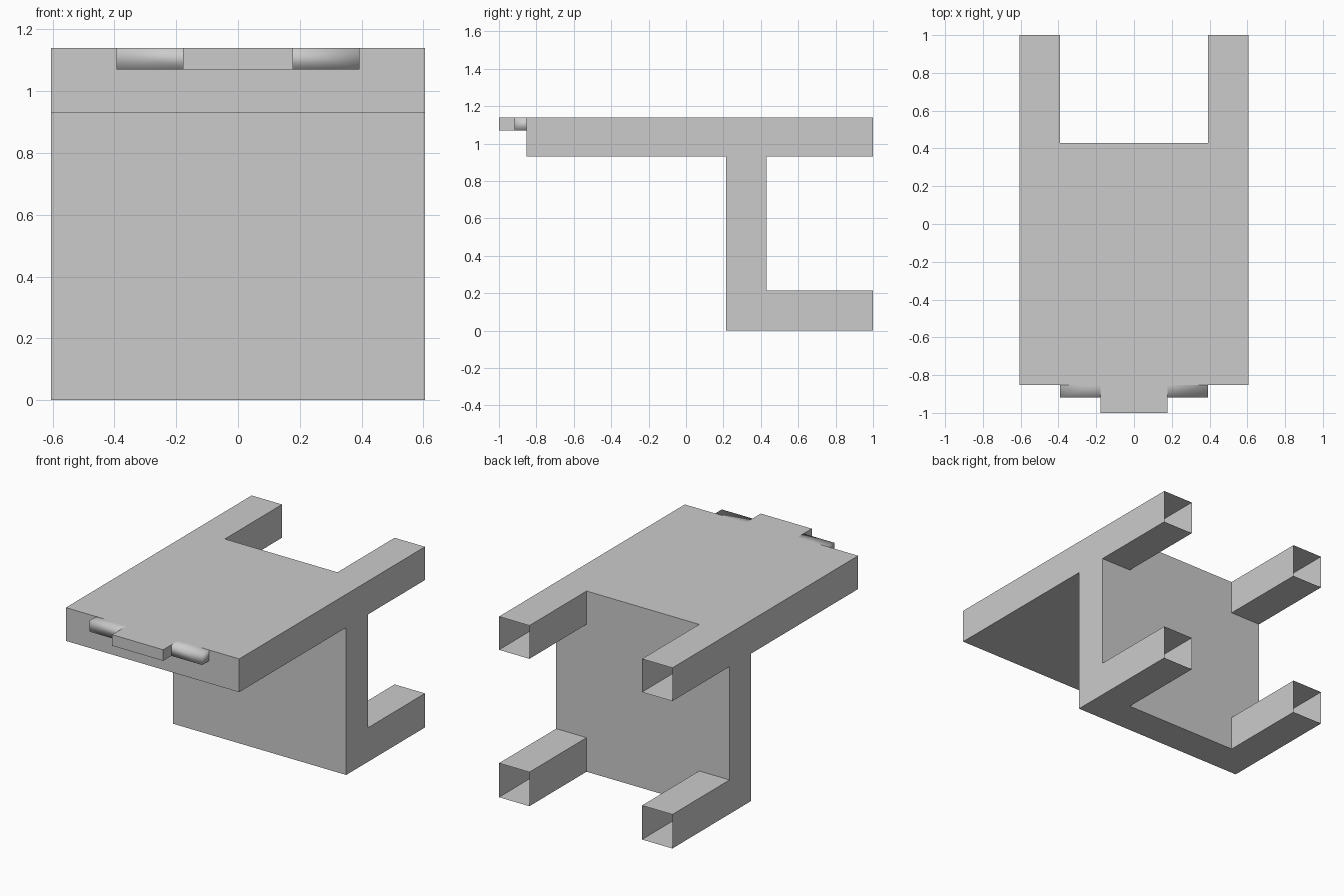
import bpy, bmesh

if "Cube" in bpy.data.objects:
    bpy.data.objects.remove(bpy.data.objects["Cube"])

# Grid stations shared by all parts, so the whole frame is one welded hollow shell
XS = [-0.605, -0.393, -0.178, 0.178, 0.393, 0.605]
YS = [-1.0, -0.918, -0.852, 0.215, 0.43, 1.0]
ZS = [0.0, 0.215, 0.93, 1.07, 1.14]

# Parts as (x range mirrored about 0, y range, z range)
PARTS = [
    ((0, 0.605), (-0.852, 0.43), (0.93, 1.14)),    # seat slab
    ((0, 0.605), (0.215, 0.43), (0.0, 1.14)),      # upright panel
    ((0.393, 0.605), (0.43, 1.0), (0.93, 1.14)),   # upper arms
    ((0.393, 0.605), (0.43, 1.0), (0.0, 0.215)),   # lower arms
    ((0, 0.393), (-0.918, -0.852), (1.07, 1.14)),  # front lip, wide step
    ((0, 0.178), (-1.0, -0.918), (1.07, 1.14)),    # front lip, centre step
]
GRID = (XS, YS, ZS)


def solid(cell):
    if any(c < 0 or c >= len(g) - 1 for c, g in zip(cell, GRID)):
        return False
    x, y, z = [(g[c] + g[c + 1]) / 2 for c, g in zip(cell, GRID)]
    return any(a[0] <= abs(x) <= a[1] and b[0] < y < b[1] and c[0] < z < c[1]
               for a, b, c in PARTS)


bm = bmesh.new()
verts = {}


def corner(key):
    if key not in verts:
        verts[key] = bm.verts.new([g[k] for k, g in zip(key, GRID)])
    return verts[key]


# Skin the outside of every solid cell, leaving the arm ends (y = 1) open
for i in range(len(XS) - 1):
    for j in range(len(YS) - 1):
        for k in range(len(ZS) - 1):
            cell = (i, j, k)
            if not solid(cell):
                continue
            for axis in range(3):
                for side in (0, 1):
                    near = list(cell)
                    near[axis] += 1 if side else -1
                    if solid(near) or (axis == 1 and near[1] == len(YS) - 1):
                        continue
                    u, v = (axis + 1) % 3, (axis + 2) % 3
                    loop = []
                    for du, dv in ((0, 0), (1, 0), (1, 1), (0, 1)):
                        key = list(cell)
                        key[axis] += side
                        key[u] += du
                        key[v] += dv
                        loop.append(corner(tuple(key)))
                    face = bm.faces.new(loop if side else loop[::-1])
                    # the outer lip steps are smooth shaded
                    face.smooth = j == 1 and i in (1, 3)

bm.normal_update()
mesh = bpy.data.meshes.new("slab_frame")
bm.to_mesh(mesh)
bm.free()
bpy.context.collection.objects.link(bpy.data.objects.new("slab_frame", mesh))
